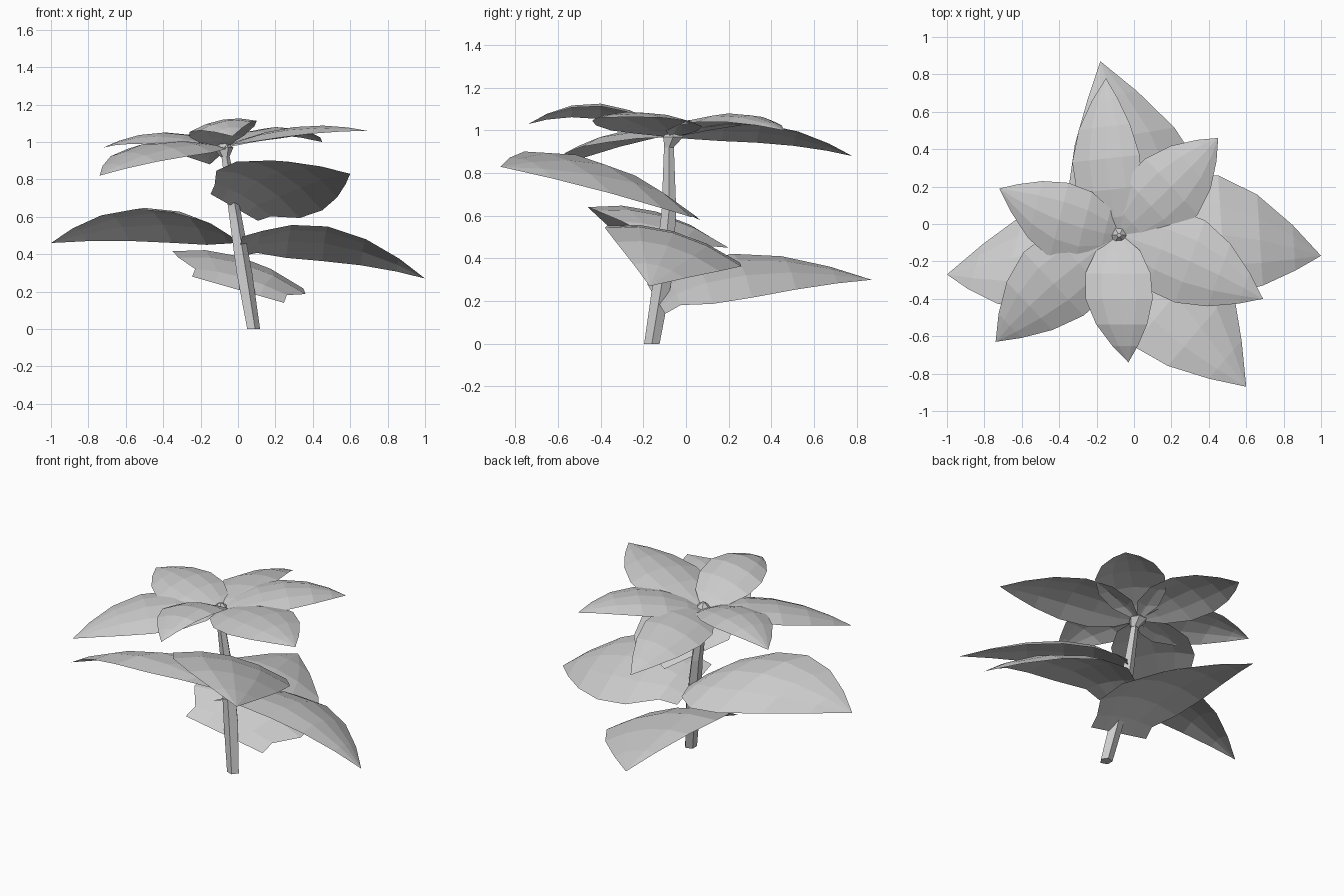
import bpy
import bmesh
import math
from mathutils import Vector

cube = bpy.data.objects.get("Cube")
if cube:
    bpy.data.objects.remove(cube, do_unlink=True)

# One grey for the whole plant
grey = bpy.data.materials.new("plant_grey")
grey.use_nodes = True
colour = (0.6, 0.6, 0.6, 1)
grey.diffuse_color = colour
grey.node_tree.nodes["Principled BSDF"].inputs["Base Color"].default_value = colour


def finish(name, bm):
    mesh = bpy.data.meshes.new(name)
    bm.to_mesh(mesh)
    bm.free()
    mesh.materials.append(grey)
    obj = bpy.data.objects.new(name, mesh)
    bpy.context.collection.objects.link(obj)
    return obj


# Position along the leaf and share of its full width there
OUTLINE = [(0, .08), (.12, .65), (.3, .97), (.5, 1), (.7, .76), (.87, .38)]
# Position across the leaf and drop below its ridge
SECTION = [(-1, .2), (-.5, .05), (0, 0), (.5, .05), (1, .2)]


def leaf(name, base, mid, tip, side, flare=0):
    """Arched blade through base, mid and tip; side is its half width, flare its least share at the base."""
    base, mid, tip, side = map(Vector, (base, mid, tip, side))
    bm = bmesh.new()
    rows = []
    for t, width in OUTLINE:
        if t < .3:
            width = max(width, flare)
        centre = base * (1 - t) * (1 - 2 * t) + mid * 4 * t * (1 - t) + tip * t * (2 * t - 1)
        sag = Vector((0, 0, side.length * min(width, 3 * t)))
        rows.append([bm.verts.new(centre + side * u * width - sag * drop) for u, drop in SECTION])
    point = bm.verts.new(tip)
    for low, high in zip(rows, rows[1:]):
        for i in range(len(SECTION) - 1):
            bm.faces.new((low[i], low[i + 1], high[i + 1], high[i]))
    for a, b in zip(rows[-1], rows[-1][1:]):
        bm.faces.new((a, b, point))
    bm.normal_update()
    for face in bm.faces:
        if face.normal.z < 0:
            face.normal_flip()
    finish(name, bm)


def tube(name, path, sides):
    """Faceted closed tube through (centre, radius) rings."""
    bm = bmesh.new()
    rings = []
    for centre, radius in path:
        ring = []
        for i in range(sides):
            a = math.tau * i / sides
            ring.append(bm.verts.new(Vector(centre) + radius * Vector((math.cos(a), math.sin(a), 0))))
        rings.append(ring)
    for low, high in zip(rings, rings[1:]):
        for i in range(sides):
            j = (i + 1) % sides
            bm.faces.new((low[i], low[j], high[j], high[i]))
    bm.faces.new(rings[0][::-1])
    bm.faces.new(rings[-1])
    finish(name, bm)


# Leaning stem and the small bud on top
tube("stem", [((.08, -.16, 0), .038), ((.03, -.11, .3), .046),
              ((-.02, -.08, .62), .036), ((-.07, -.08, .93), .024)], 5)
tube("bud", [((-.07, -.08, .92), .024), ((-.08, -.06, .97), .055),
             ((-.08, -.06, 1.01), .012)], 6)

# Large lower leaves, each from its own height on the stem
leaf("lower_back_leaf", (0, -.14, .21), (0, .25, .39), (-.18, .87, .3), (.35, .06, -.1), .7)
leaf("lower_left_leaf", (.01, -.1, .44), (.47, -.06, .52), (1, -.17, .27), (-.02, .32, -.09), .6)
leaf("lower_right_leaf", (-.02, -.09, .48), (-.45, -.14, .62), (-1, -.27, .46), (.1, .32, -.09), .2)
leaf("lower_front_leaf", (-.02, -.08, .65), (.22, -.38, .84), (.6, -.87, .83), (.23, .27, -.13), .55)

# Rosette of smaller leaves around the bud
ROSETTE = {
    "back_right": ((-.4, .02, 1.05), (-.72, .19, .97), (.05, .2, .02)),
    "front_right": ((-.43, -.32, .99), (-.74, -.63, .82), (-.16, .17, .02)),
    "front": ((-.08, -.4, 1.12), (-.03, -.74, 1.03), (.18, 0, .03)),
    "front_left": ((.3, -.2, 1.08), (.69, -.4, 1.06), (.08, .22, .01)),
    "back_left": ((.2, .2, 1.08), (.45, .46, 1), (-.14, .15, 0)),
    "back": ((-.15, .35, 1.02), (-.15, .78, .88), (.18, .02, .04)),
}
for place, shape in ROSETTE.items():
    leaf("rosette_" + place + "_leaf", (-.08, -.06, .97), *shape)
